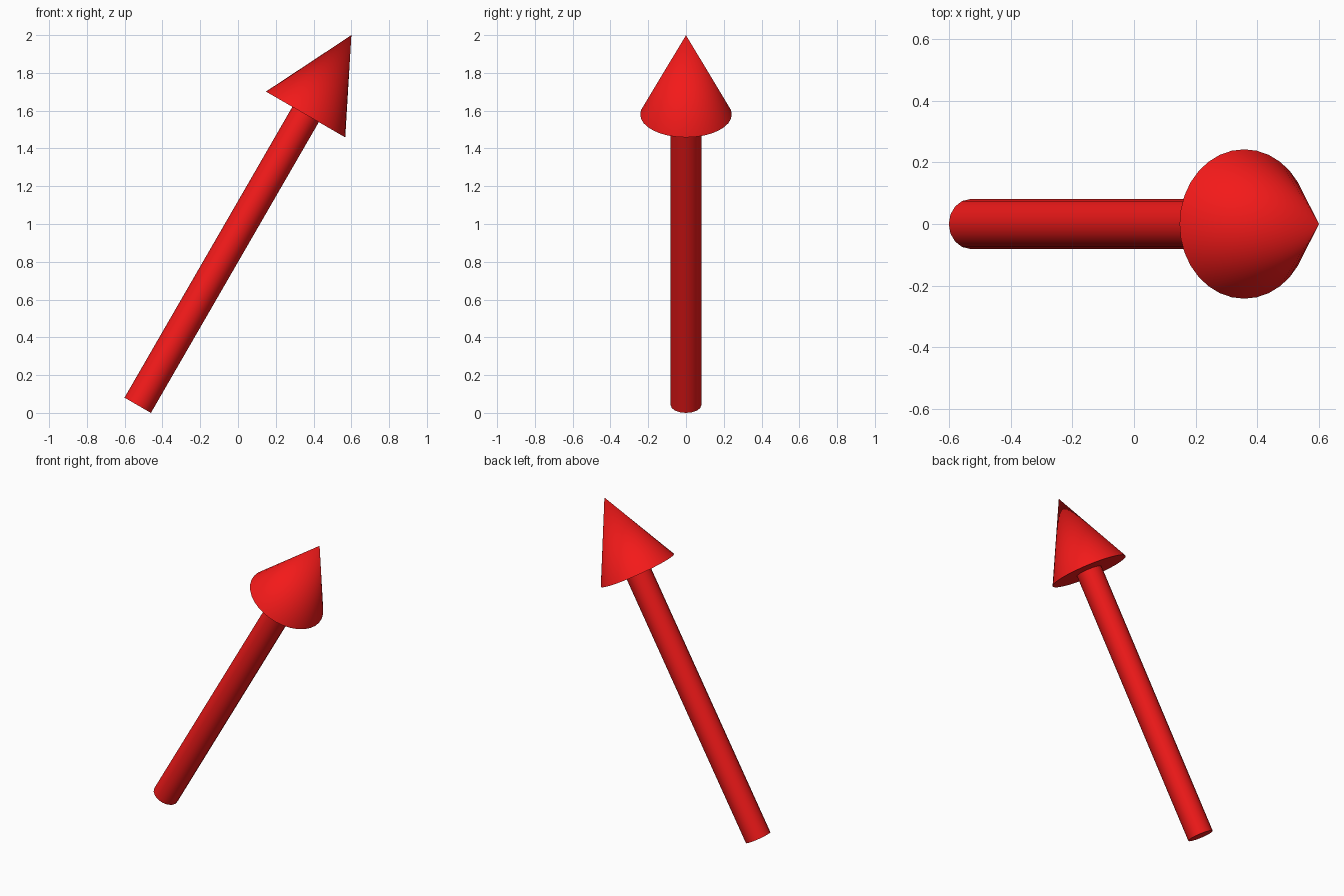
import bpy
from math import radians
from mathutils import Matrix, Vector

if "Cube" in bpy.data.objects:
    bpy.data.objects.remove(bpy.data.objects["Cube"])

U = 0.0808                      # shaft radius, the module for every size
SHAFT_LEN, HEAD_LEN, HEAD_R = 22 * U, 6 * U, 3 * U
TILT = Matrix.Rotation(radians(30), 4, 'Y')
BASE = Vector((-0.531, 0, 0.0404))   # centre of the shaft's lower end

red = bpy.data.materials.new("red")
red.diffuse_color = (0.9, 0.01, 0.01, 1)
red.use_nodes = True
red.node_tree.nodes["Principled BSDF"].inputs["Base Color"].default_value = red.diffuse_color


def tilted_cone(name, sides, r1, r2, start, length):
    """Cone or cylinder lying on the tilted arrow axis."""
    bpy.ops.mesh.primitive_cone_add(vertices=sides, radius1=r1, radius2=r2, depth=length)
    ob = bpy.context.object
    ob.name = name
    ob.data.transform(Matrix.Translation(BASE) @ TILT
                      @ Matrix.Translation((0, 0, start + length / 2)))
    ob.data.materials.append(red)
    bpy.ops.object.shade_smooth_by_angle(angle=radians(30))
    return ob


# Shaft
tilted_cone("arrow_shaft", 16, U, U, 0, SHAFT_LEN)
# Pointed head
tilted_cone("arrow_head", 32, HEAD_R, 0, SHAFT_LEN, HEAD_LEN)
